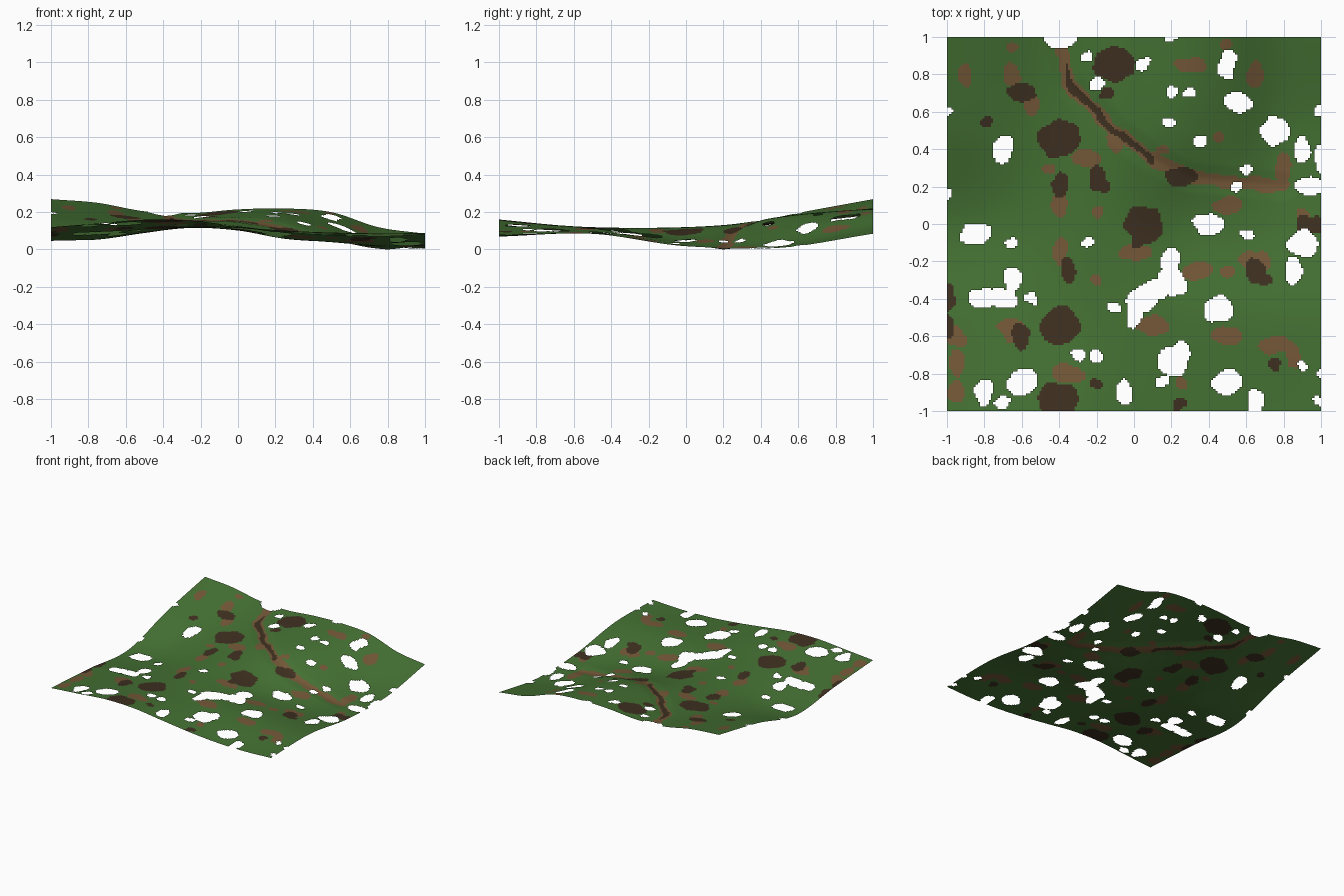
import bpy
import bmesh
from mathutils import Vector, noise

old = bpy.data.objects.get("Cube")
if old:
    bpy.data.objects.remove(old, do_unlink=True)

# Cross-sections of the ground from left to right, lofted from front to back
front_edge = (.12, .14, .16, .155, .125, .095, .075, .07, .08)
front_waist = (.09, .1, .11, .12, .115, .1, .09, .085, .085)
middle_valley = (.05, .055, .09, .12, .105, .06, .04, .02, .02)
back_slope = (.175, .15, .14, .15, .17, .17, .11, .03, .01)
back_edge = (.27, .25, .205, .195, .215, .22, .2, .12, .085)
sections = (front_edge, front_waist, middle_valley, back_slope, back_edge)

# Centre line of the winding trail
trail = [Vector(p) for p in ((-.4, 1), (-.35, .75), (-.1, .5), (.1, .35), (.3, .25), (.8, .2))]

# Patch shapes shared by the holes and the painted spots: half width, half depth
large = Vector((.11, .1))
blot = Vector((.08, .075))
wide = Vector((.085, .05))
tall = Vector((.045, .07))
dot = Vector((.035, .03))

holes = {
    "blot": (blot, [(.2, -.3), (.05, -.4), (.2, -.75), (.5, -.85), (-.6, -.85),
                    (.75, .5), (.9, -.1), (.45, -.45)]),
    "wide": (wide, [(-.8, -.4), (-.7, -.4), (-.85, -.05), (.95, .2), (.55, .65),
                    (.4, 0), (-.4, 1), (.1, -.35)]),
    "tall": (tall, [(-.7, .4), (-.65, -.3), (1, .35), (0, -.5), (.85, -.25), (-.05, -.9),
                    (.65, -.95), (.9, .4), (.5, .85), (.25, -.7), (-.8, -.9), (.2, -.2)]),
    "dot": (dot, [(-.25, .9), (.05, .85), (.2, 1), (.2, .7), (.3, .7), (.2, .55), (.35, .45),
                  (.55, .2), (1, .6), (-1, .6), (-1, .15), (-.65, -.1), (-.55, -.4),
                  (-.25, -.1), (-.1, -.45), (.6, -.05), (.9, -.75), (1, -.8), (-.2, -.7),
                  (-.3, -.7), (1, -.95), (.6, .3), (-.2, .75), (.15, -.85), (-.7, -.95)]),
}
soil_spots = {
    "large": (large, [(-.1, .85), (-.4, .45), (-.4, -.55), (.05, 0), (-.4, -.95)]),
    "tall": (tall, [(-.4, .2), (-.2, .25), (-.35, -.25), (-.6, -.6), (.65, -.25),
                    (-1, -.4), (-1, -.55)]),
    "wide": (wide, [(-.6, .7), (.25, .25), (.95, 0)]),
    "dot": (dot, [(-.15, .7), (-.2, -.85), (.75, -.75), (.25, -.95), (-.8, .55),
                  (0, -.1), (.7, -.3), (.3, .25), (-.15, .2)]),
}
clay_spots = {
    "wide": (wide, [(.3, .85), (-.25, .35), (.5, .1), (0, -.15), (.35, -.25), (.1, -.55),
                    (.5, -.6), (.75, -.65), (.65, -.2), (-.65, -.55), (-.35, -.8)]),
    "tall": (tall, [(-.9, .8), (-.65, .8), (-.55, .65), (.65, .8), (.8, .3), (-.1, .45),
                    (-.4, .1), (-.4, -.15), (-.95, -.6), (-.95, -.75), (-.95, -.9),
                    (.85, -.7)]),
    "dot": (dot, [(.45, .45), (-.45, .3), (-.2, .05), (.5, -.25), (-.2, -.3), (.25, -.85),
                  (-.65, .95), (.15, .4), (-.65, -.6), (.9, .05), (.5, .95)]),
}


def catmull(a, b, c, d, t):
    """Smooth interpolation between b and c."""
    return b + t / 2 * (c - a + t * (2 * a - 5 * b + 4 * c - d + t * (3 * (b - c) + d - a)))


def spline(values, u):
    """Sample evenly spaced values at u in the range -1 to 1."""
    padded = [2 * values[0] - values[1], *values, 2 * values[-1] - values[-2]]
    position = (u + 1) / 2 * (len(values) - 1)
    i = min(int(position), len(values) - 2)
    return catmull(*padded[i:i + 4], position - i)


def trail_distance(p):
    """Distance in plan from a point to the trail."""
    distances = []
    for a, b in zip(trail, trail[1:]):
        along = (p - a).dot(b - a) / (b - a).length_squared
        distances.append((p - a.lerp(b, max(0, min(1, along)))).length)
    return min(distances)


def inside(p, spots):
    """True where the point falls in any elliptical spot."""
    return any(((p.x - x) / size.x) ** 2 + ((p.y - y) / size.y) ** 2 < 1
               for size, centres in spots.values() for x, y in centres)


def ground_height(x, y):
    """Lofted cross-sections with a shallow groove along the trail."""
    height = spline([spline(section, x) for section in sections], y)
    groove = max(0, 1 - trail_distance(Vector((x, y))) / .08)
    return height - groove / 100


def ragged(point):
    """Shift a point in plan a little so that spot outlines become ragged."""
    plan = point.to_2d()
    shift = noise.noise_vector(point * 11 + Vector((0, 0, .5)))
    return plan + shift.to_2d() * .025


def colour_slot(p):
    """Material slot: grass, clay or dark soil."""
    worn_trail = -.36 < p.x < .12 and trail_distance(p) < .02
    if worn_trail or inside(p, soil_spots):
        return 2
    if trail_distance(p) < .036 or inside(p, clay_spots):
        return 1
    return 0


def flat_material(name, colour):
    material = bpy.data.materials.new(name)
    material.use_nodes = True
    material.diffuse_color = (*colour, 1)
    shader = material.node_tree.nodes["Principled BSDF"]
    shader.inputs["Base Color"].default_value = (*colour, 1)
    return material


# Ground sheet: colour the cells, then mark those that fall in a hole
bm = bmesh.new()
bmesh.ops.create_grid(bm, x_segments=170, y_segments=170, size=1)
open_cells = []
for face in bm.faces:
    p = ragged(face.calc_center_median())
    face.material_index = colour_slot(p)
    face.smooth = True
    if inside(p, holes):
        open_cells.append(face)

# Shape the relief, open the holes and rest the sheet on the floor
for vert in bm.verts:
    vert.co.z = ground_height(vert.co.x, vert.co.y)
bmesh.ops.delete(bm, geom=open_cells, context='FACES')
lowest = min(vert.co.z for vert in bm.verts)
bmesh.ops.translate(bm, verts=bm.verts, vec=(0, 0, -lowest))

mesh = bpy.data.meshes.new("ground_sheet")
bm.to_mesh(mesh)
bm.free()
mesh.materials.append(flat_material("grass_green", (.06, .17, .034)))
mesh.materials.append(flat_material("clay_brown", (.18, .1, .04)))
mesh.materials.append(flat_material("dark_soil", (.05, .03, .015)))
ground = bpy.data.objects.new("ground_sheet", mesh)
bpy.context.collection.objects.link(ground)
